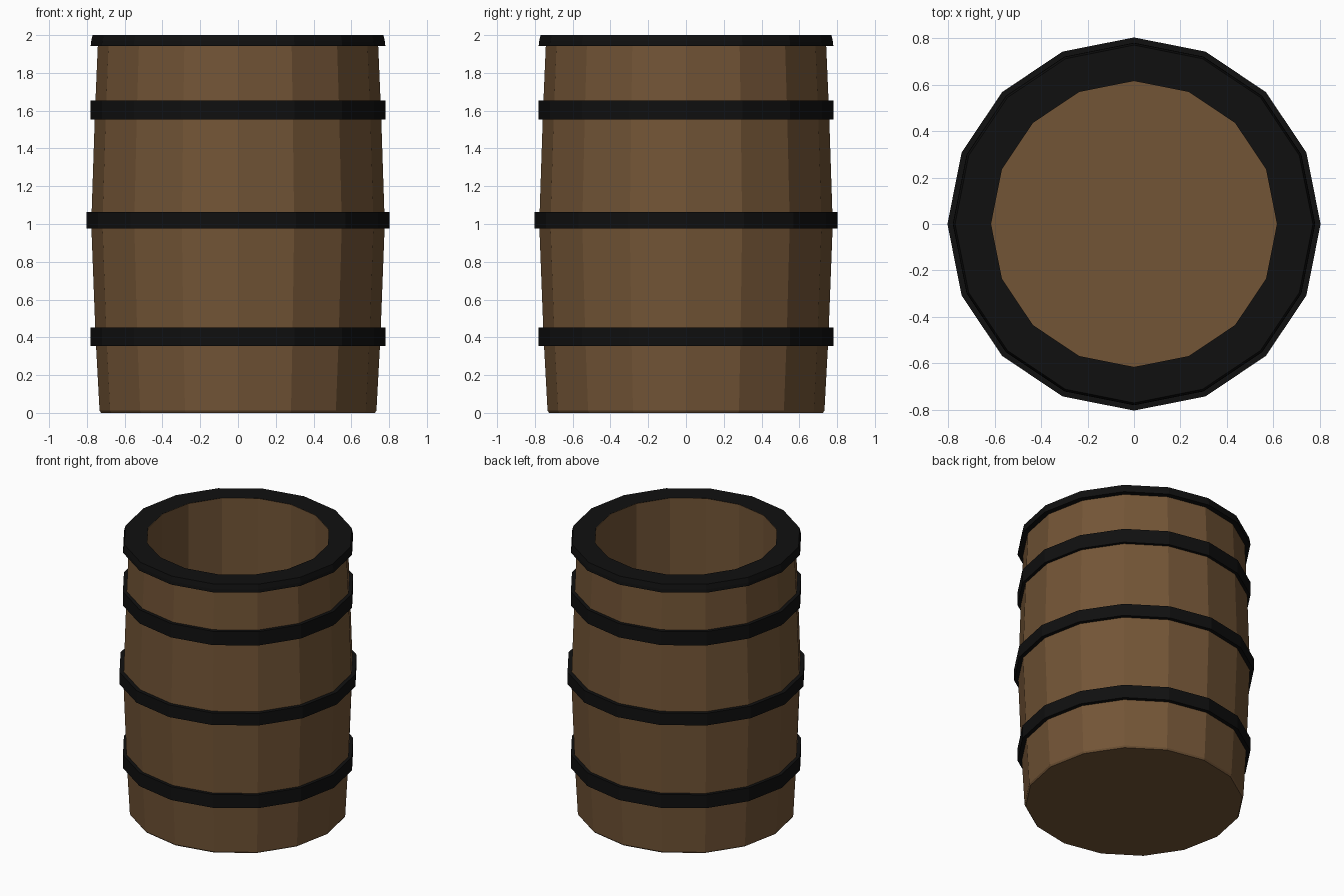
import bpy, bmesh
from math import cos, sin, tau

if "Cube" in bpy.data.objects:
    bpy.data.objects.remove(bpy.data.objects["Cube"])

SIDES = 16


def material(name, color):
    m = bpy.data.materials.new(name)
    m.diffuse_color = (*color, 1)
    m.use_nodes = True
    m.node_tree.nodes["Principled BSDF"].inputs["Base Color"].default_value = m.diffuse_color
    return m


wood = material("wood", (0.17, 0.09, 0.037))
iron = material("iron", (0.005, 0.005, 0.005))


def lathe(name, profile, mat, closed=False):
    """Spin an (r, z) profile into a 16-sided flat-shaded solid.
    Open profiles are capped with a polygon at each end."""
    bm = bmesh.new()
    rings = [[bm.verts.new((r * cos(tau * i / SIDES), r * sin(tau * i / SIDES), z))
              for i in range(SIDES)] for r, z in profile]
    pairs = list(zip(rings, rings[1:]))
    if closed:
        pairs.append((rings[-1], rings[0]))
    else:
        bm.faces.new(rings[0])
        bm.faces.new(rings[-1])
    for a, b in pairs:
        for i in range(SIDES):
            j = (i + 1) % SIDES
            bm.faces.new((a[i], a[j], b[j], b[i]))
    bmesh.ops.recalc_face_normals(bm, faces=bm.faces)
    mesh = bpy.data.meshes.new(name)
    bm.to_mesh(mesh)
    bm.free()
    mesh.materials.append(mat)
    obj = bpy.data.objects.new(name, mesh)
    bpy.context.collection.objects.link(obj)


# Bulging staves with a straight hollow and a floor inside
lathe("barrel_body", [(0.725, 0), (0.733, 0.012), (0.754, 0.4), (0.777, 1.0),
                      (0.757, 1.6), (0.742, 1.95), (0.70, 1.97),
                      (0.615, 1.999), (0.615, 0.1)], wood)

# Iron hoops around the body
for name, r, z0, z1 in (("lower_hoop", 0.78, 0.355, 0.453),
                        ("middle_hoop", 0.803, 0.975, 1.064),
                        ("upper_hoop", 0.78, 1.553, 1.655)):
    lathe(name, [(0.72, z0), (r, z0), (r, z1), (0.72, z1)], iron, closed=True)

# Flat iron rim covering the top of the staves
lathe("top_rim", [(0.70, 1.942), (0.78, 1.942), (0.778, 1.965), (0.77, 2.0),
                  (0.616, 2.0)], iron, closed=True)
